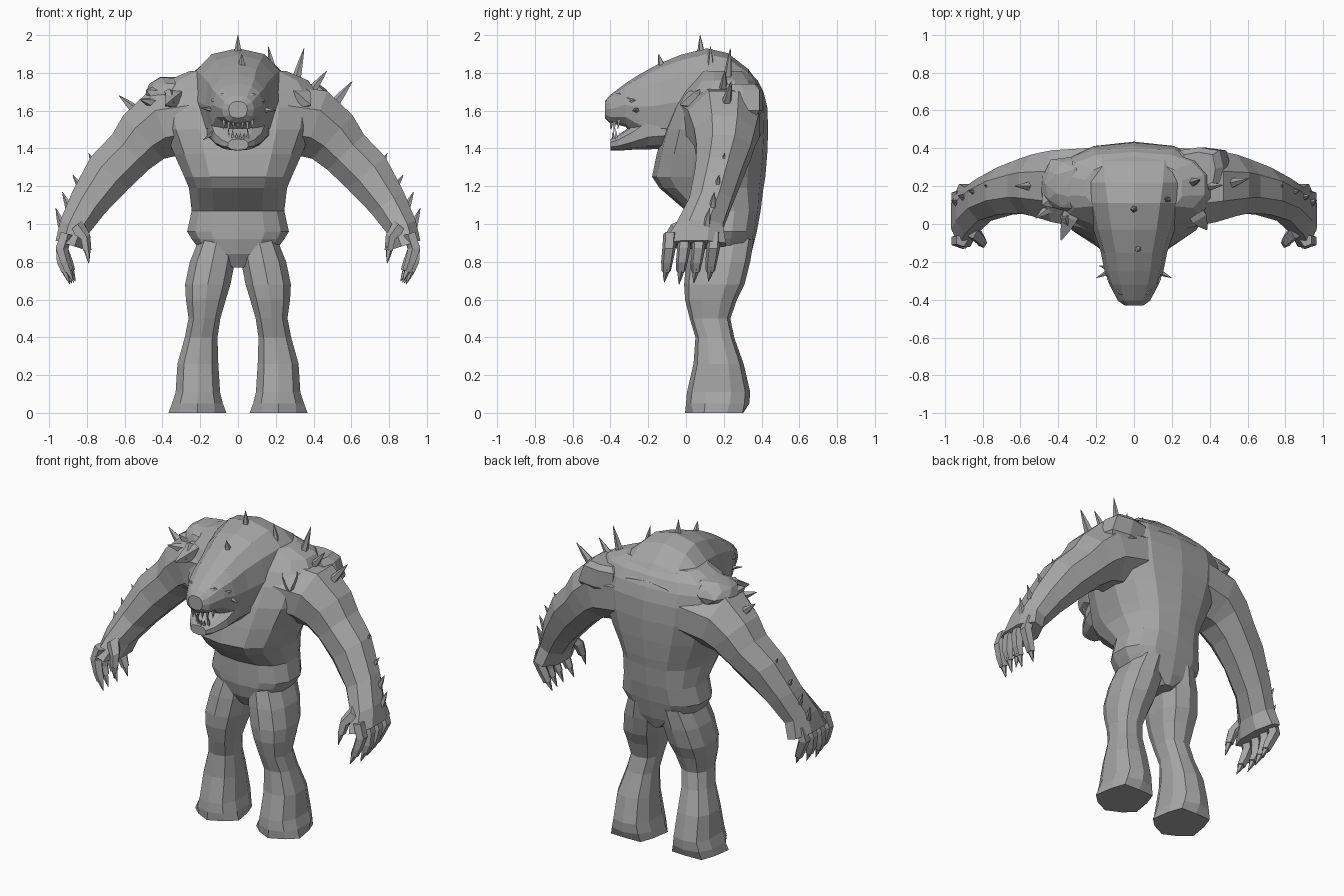
import bpy, bmesh, math, random
from mathutils import Vector

if "Cube" in bpy.data.objects:
    bpy.data.objects.remove(bpy.data.objects["Cube"])

random.seed(4)
hide = bpy.data.materials.new("stone_grey")
hide.diffuse_color = (0.38, 0.38, 0.38, 1)
hide.use_nodes = True
hide.node_tree.nodes["Principled BSDF"].inputs["Base Color"].default_value = hide.diffuse_color


def spow(v, e):
    return math.copysign(abs(v) ** e, v)


def loft(name, rings):
    """Skin a list of equal-length point rings and cap both ends."""
    bm = bmesh.new()
    rows = [[bm.verts.new(p) for p in ring] for ring in rings]
    n = len(rows[0])
    for a, b in zip(rows, rows[1:]):
        for i in range(n):
            j = (i + 1) % n
            bm.faces.new((a[i], a[j], b[j], b[i]))
    bm.faces.new(rows[0])
    bm.faces.new(rows[-1])
    bmesh.ops.recalc_face_normals(bm, faces=bm.faces)
    mesh = bpy.data.meshes.new(name)
    bm.to_mesh(mesh)
    bm.free()
    mesh.materials.append(hide)
    obj = bpy.data.objects.new(name, mesh)
    bpy.context.collection.objects.link(obj)
    return obj


def level_ring(z, x0, x1, y0, y1, n, e=0.8):
    """Horizontal rounded section between x0..x1 and y0..y1."""
    cx, cy, rx, ry = (x0 + x1) / 2, (y0 + y1) / 2, (x1 - x0) / 2, (y1 - y0) / 2
    return [Vector((cx + rx * spow(math.sin(t), e), cy - ry * spow(math.cos(t), e), z))
            for t in (2 * math.pi * i / n for i in range(n))]


def upright_ring(y, hw, z0, z1, n, e=0.85):
    """Section facing the front, for the head and hump."""
    cz, rz = (z0 + z1) / 2, (z1 - z0) / 2
    return [Vector((hw * spow(math.sin(t), e), y, cz + rz * spow(math.cos(t), e)))
            for t in (2 * math.pi * i / n for i in range(n))]


def limb(name, path, n, side=1):
    """Tube along (x, y, z, thickness, y radius) points, mirrored by side."""
    rings = []
    pts = [Vector(p[:3]) for p in path]
    for i, p in enumerate(path):
        d = pts[min(i + 1, len(pts) - 1)] - pts[max(i - 1, 0)]
        u = Vector((0, 1, 0))
        v = d.cross(u).normalized()
        ring = []
        for k in range(n):
            t = 2 * math.pi * (k + 0.5) / n
            q = pts[i] + v * p[3] * math.cos(t) + u * p[4] * math.sin(t)
            ring.append(Vector((q.x * side, q.y, q.z)))
        rings.append(ring)
    return loft(name, rings)


def spike(name, base, tip, r, n=5):
    a, b = Vector(base), Vector(tip)
    d = (b - a).normalized()
    u = d.orthogonal().normalized()
    v = d.cross(u)
    ring = lambda c, s: [c + (u * math.cos(2 * math.pi * k / n) +
                              v * math.sin(2 * math.pi * k / n)) * s for k in range(n)]
    return loft(name, [ring(a - d * 0.03, r), ring(a, r), ring(a.lerp(b, .55), r * .55), ring(b, r * .06)])


def lump(name, loc, size, jitter, detail=2):
    """Rough faceted growth."""
    bm = bmesh.new()
    bmesh.ops.create_icosphere(bm, subdivisions=detail, radius=1)
    for v in bm.verts:
        v.co *= 1 + random.uniform(-jitter, jitter)
        v.co = Vector(loc) + Vector(a * b for a, b in zip(v.co, size))
    mesh = bpy.data.meshes.new(name)
    bm.to_mesh(mesh)
    bm.free()
    mesh.materials.append(hide)
    bpy.context.collection.objects.link(bpy.data.objects.new(name, mesh))


# Torso: z, half width, front y, back y
torso = [(0.77, .05, .06, .32), (0.84, .19, .02, .345), (0.92, .25, .0, .365), (0.96, .275, .0, .375),
         (1.07, .25, .0, .395), (1.19, .265, -.14, .41), (1.25, .29, -.18, .42), (1.37, .345, -.155, .43),
         (1.50, .40, -.12, .435), (1.62, .42, -.07, .43), (1.70, .42, -.02, .41), (1.76, .38, .03, .38),
         (1.81, .26, .05, .33)]
loft("torso", [level_ring(z, -w, w, f, b, 14) for z, w, f, b in torso])

# Head and hump: y, half width, bottom, top
head = [(-.43, .05, 1.56, 1.65), (-.405, .085, 1.535, 1.68), (-.32, .13, 1.515, 1.745), (-.25, .155, 1.45, 1.79),
        (-.15, .175, 1.41, 1.845), (-.03, .215, 1.40, 1.895), (.11, .25, 1.40, 1.93), (.22, .275, 1.42, 1.905),
        (.33, .29, 1.45, 1.82), (.395, .25, 1.47, 1.73)]
loft("head_and_hump", [upright_ring(y, w, a, b, 12) for y, w, a, b in head])

# Lower jaw
jaw = [(-.40, .055, 1.39, 1.45), (-.36, .09, 1.388, 1.47), (-.29, .13, 1.393, 1.52),
       (-.20, .155, 1.395, 1.61), (-.08, .175, 1.40, 1.63)]
loft("lower_jaw", [upright_ring(y, w, a, b, 10, .8) for y, w, a, b in jaw])

# Teeth in two rows
for i in range(7):
    x = (i - 3) * 0.025
    y = -.395 + 7 * x * x
    long = 0.02 if i in (1, 5) else 0
    spike("upper_tooth", (x, y, 1.55), (x, y - .005, 1.50 - long), .012, 4)
    if i < 6:
        spike("lower_tooth", (x * .8 + .012, y + .01, 1.445), (x * .8 + .012, y + .005, 1.485 + long), .011, 4)

# Nose, brows, eyes and cheek spikes
lump("nose", (0, -.41, 1.615), (.03, .018, .022), 0, 1)
for s in (-1, 1):
    limb("brow", [(.03, -.38, 1.67, .012, .025), (.08, -.345, 1.68, .018, .03), (.14, -.28, 1.65, .01, .02)], 5, s)
    lump("eye", (s * .09, -.345, 1.63), (.02, .02, .015), 0, 1)
    spike("cheek_spike", (s * .125, -.25, 1.605), (s * .20, -.285, 1.60 if s > 0 else 1.615), .018)
spike("jaw_spike", (-.12, -.24, 1.49), (-.185, -.22, 1.445), .016)

# Legs: z, inner x, outer x, front y, back y
leg = [(0, .055, .375, -.005, .325), (.05, .075, .355, .0, .335), (.11, .09, .335, .005, .34), (.26, .10, .325, .04, .305),
       (.40, .105, .285, .05, .255), (.50, .09, .265, .02, .235), (.60, .06, .28, -.005, .27),
       (.68, .035, .285, -.01, .31), (.80, .012, .26, .0, .34), (.92, .01, .21, .02, .36)]
# Arms: x, y, z, thickness, y radius
arm = [(.22, .185, 1.56, .19, .235), (.41, .20, 1.53, .20, .205), (.50, .205, 1.46, .17, .175),
       (.57, .20, 1.38, .145, .155), (.68, .175, 1.27, .142, .135), (.79, .13, 1.115, .112, .122),
       (.865, .07, .985, .09, .135), (.895, .045, .89, .08, .18)]
for s, side in ((-1, "left"), (1, "right")):
    rings = []
    for i, (z, a, b, f, k) in enumerate(leg):
        ring = level_ring(z, a, b, f, k, 10)
        if i == 0:  # scalloped sole
            c = sum(ring, Vector()) / 10
            ring = [p if j % 2 == 0 else c.lerp(p, .87) for j, p in enumerate(ring)]
        rings.append([Vector((p.x * s, p.y, p.z)) for p in ring])
    loft(side + "_leg", rings)
    limb(side + "_arm", arm, 8, s)
    # Four clawed fingers and a thumb
    for i in range(4):
        y, d = -.085 + i * .078, (.02, .0, .01, .03)[i]
        limb(side + "_finger", [(.91, y, .95, .036, .037), (.935, y - .005, .87, .036, .037),
                                (.935 - d, y - .015, .80, .03, .033), (.915 - d, y - .02, .75, .025, .026)], 5, s)
        spike(side + "_claw", (s * (.92 - d), y - .02, .76), (s * (.89 - d), y - .03, .68 + d * .5), .021)
    limb(side + "_thumb", [(.86, -.03, .99, .045, .05), (.81, -.08, .93, .03, .038), (.80, -.10, .86, .024, .028)], 5, s)
    spike(side + "_thumb_claw", (s * .80, -.10, .87), (s * .79, -.12, .79), .02)
    # Spikes along the forearm
    for b, t in (((.755, .19, 1.30), (.79, .205, 1.375)), ((.83, .165, 1.19), (.875, .175, 1.26)),
                 ((.895, .14, 1.09), (.93, .15, 1.17)), ((.935, .11, 1.0), (.965, .125, 1.085))):
        spike(side + "_forearm_spike", (s * b[0], b[1], b[2]), (s * t[0], t[1], t[2]), .021)
    # Front shoulder flap
    spike(side + "_shoulder_flap", (s * .34, .04, 1.66), (s * .385, -.085 if s < 0 else -.03, 1.63), .06, 4)

# Back and shoulder spikes
for b, t, r in (((0, .08, 1.90), (0, .075, 2.0), .022), ((.02, -.13, 1.84), (.02, -.145, 1.90), .02),
                ((.19, .13, 1.79), (.16, .13, 1.94), .025), ((.31, .22, 1.77), (.35, .235, 1.93), .025),
                ((.41, .2, 1.73), (.47, .205, 1.81), .022), ((.50, .21, 1.62), (.605, .24, 1.755), .032),
                ((-.53, .2, 1.59), (-.63, .2, 1.68), .032), ((-.45, .08, 1.64), (-.52, .03, 1.66), .03),
                ((-.36, .02, 1.68), (-.34, -.04, 1.64), .025)):
    spike("back_spike", b, t, r)

# Rough growth on one shoulder, slab plate on the other
lump("shoulder_growth", (-.34, .21, 1.70), (.16, .15, .085), .09)
lump("shoulder_knob", (-.43, .14, 1.68), (.07, .07, .06), .15, 1)
loft("shoulder_plate", [level_ring(z, a, b, .2, y, 8, .5) for z, a, b, y in
                        ((1.57, .27, .49, .385), (1.60, .23, .51, .405), (1.71, .22, .47, .405), (1.74, .25, .43, .38))])
